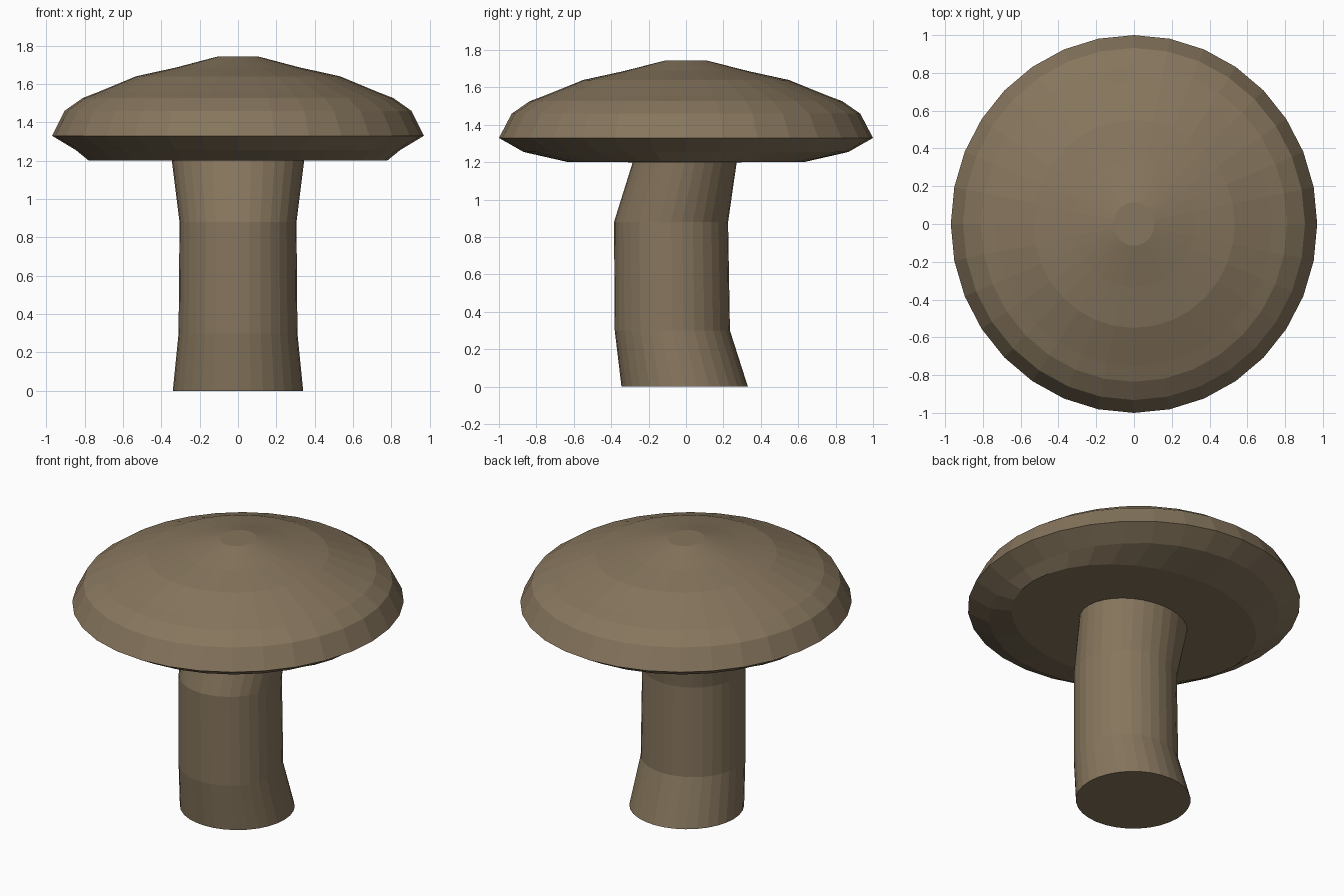
import bpy, bmesh
from math import sin, cos, tau

if "Cube" in bpy.data.objects:
    bpy.data.objects.remove(bpy.data.objects["Cube"])

SIDES = 32

# Cross-sections from the foot up: height, x radius, y radius, y centre
RINGS = [
    # stem
    (0.00, 0.34, 0.338, -0.007),
    (0.30, 0.31, 0.308, -0.073),
    (0.88, 0.305, 0.305, -0.08),
    (1.20, 0.345, 0.278, -0.007),
    # cap underside
    (1.202, 0.78, 0.635, 0),
    (1.255, 0.845, 0.868, 0),
    # cap rim and dome
    (1.33, 0.97, 1.00, 0),
    (1.46, 0.905, 0.932, 0),
    (1.527, 0.81, 0.835, 0),
    (1.558, 0.73, 0.752, 0),
    (1.64, 0.533, 0.55, 0),
    (1.687, 0.32, 0.335, 0),
    (1.743, 0.108, 0.115, 0),
]

# Loft the sections into one closed skin
bm = bmesh.new()
loops = [[bm.verts.new((rx * cos(tau * i / SIDES), cy + ry * sin(tau * i / SIDES), z))
          for i in range(SIDES)] for z, rx, ry, cy in RINGS]
for low, high in zip(loops, loops[1:]):
    for i in range(SIDES):
        j = (i + 1) % SIDES
        bm.faces.new((low[i], low[j], high[j], high[i]))
bm.faces.new(loops[0][::-1])
bm.faces.new(loops[-1])

mesh = bpy.data.meshes.new("mushroom")
bm.to_mesh(mesh)
bm.free()
mushroom = bpy.data.objects.new("mushroom", mesh)
bpy.context.collection.objects.link(mushroom)

# Brown colour
brown = bpy.data.materials.new("brown")
brown.diffuse_color = (0.24, 0.18, 0.11, 1)
brown.use_nodes = True
brown.node_tree.nodes["Principled BSDF"].inputs["Base Color"].default_value = brown.diffuse_color
mesh.materials.append(brown)
